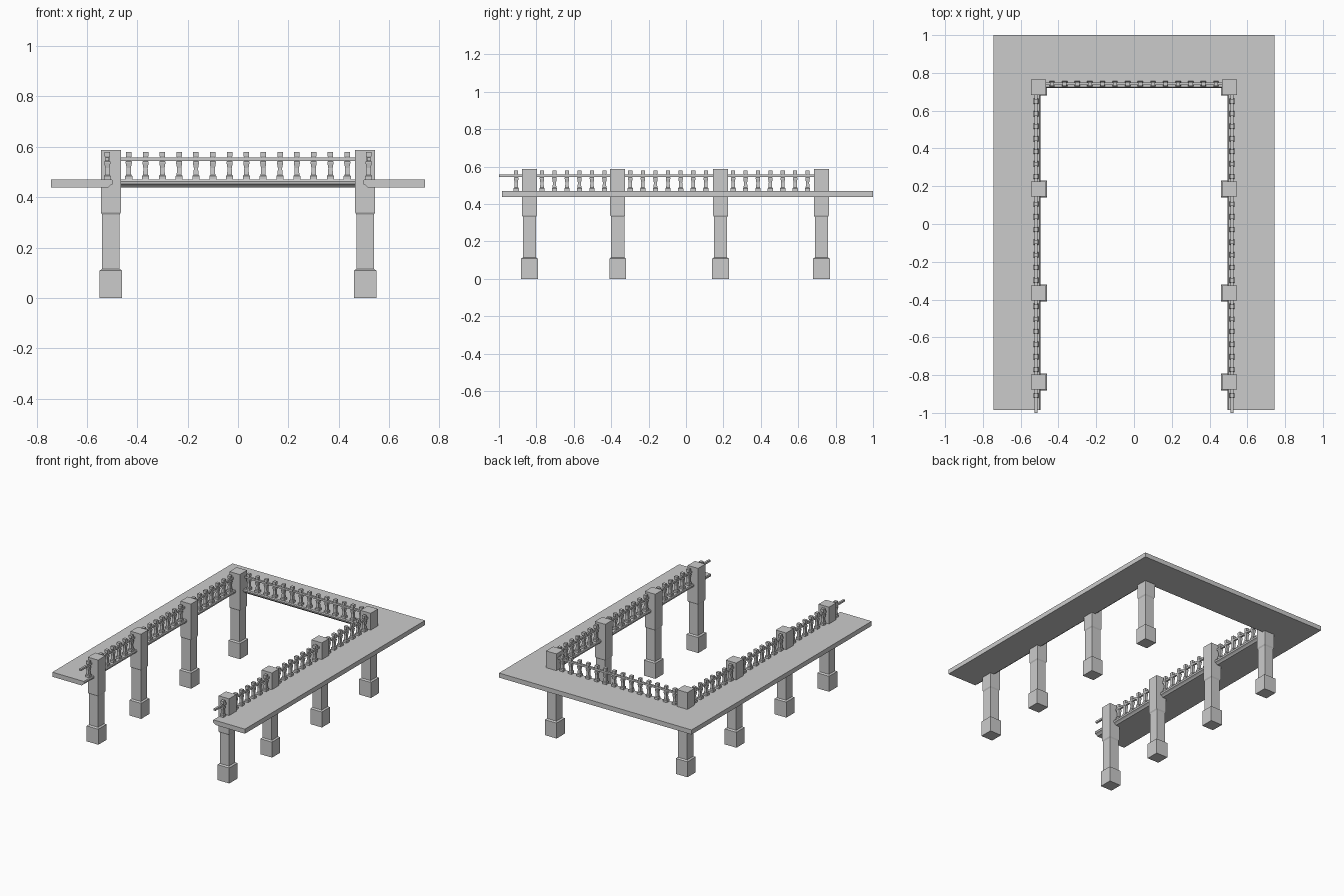
import bpy, bmesh

if "Cube" in bpy.data.objects:
    bpy.data.objects.remove(bpy.data.objects["Cube"])


def finish(name, bm):
    bmesh.ops.recalc_face_normals(bm, faces=bm.faces)
    me = bpy.data.meshes.new(name)
    bm.to_mesh(me)
    bm.free()
    ob = bpy.data.objects.new(name, me)
    bpy.context.collection.objects.link(ob)
    return ob


def square_loft(name, x, y, profile):
    """Square section stacked along z; profile = (half width, z)."""
    bm = bmesh.new()
    rings = [[bm.verts.new((x + sx * h, y + sy * h, z))
              for sx, sy in ((-1, -1), (1, -1), (1, 1), (-1, 1))]
             for h, z in profile]
    for a, b in zip(rings, rings[1:]):
        for i in range(4):
            j = (i + 1) % 4
            bm.faces.new((a[i], a[j], b[j], b[i]))
    bm.faces.new(rings[0])
    bm.faces.new(rings[-1])
    return finish(name, bm)


def box(name, lo, hi):
    bm = bmesh.new()
    bmesh.ops.create_cube(bm, size=1)
    for v in bm.verts:
        v.co = [(a + b) / 2 + c * (b - a) for a, b, c in zip(lo, hi, v.co)]
    return finish(name, bm)


def spaced(a, b, n):
    return [a + (b - a) * i / (n - 1) for i in range(n)]


# U-shaped balcony slab with a nosed inner edge: (half x, back y, z)
section = [(0.743, 1.0, 0.47), (0.50, 0.725, 0.47), (0.496, 0.721, 0.463),
           (0.498, 0.723, 0.452), (0.508, 0.733, 0.446), (0.516, 0.741, 0.438),
           (0.743, 1.0, 0.438)]
bm = bmesh.new()
stations = [[bm.verts.new((s * x, yb if back else -0.985, z)) for x, yb, z in section]
            for s, back in ((-1, 0), (-1, 1), (1, 1), (1, 0))]
n = len(section)
for a, b in zip(stations, stations[1:]):
    for i in range(n):
        j = (i + 1) % n
        bm.faces.new((a[i], a[j], b[j], b[i]))
bm.faces.new(stations[0])
bm.faces.new(stations[-1])
finish("balcony_slab", bm)

# Square pillars with wider foot and head
pillar = [(0.045, 0), (0.045, 0.108), (0.035, 0.115), (0.035, 0.331),
          (0.040, 0.340), (0.040, 0.587)]
baluster = [(0.014, 0.468), (0.014, 0.484), (0.010, 0.489), (0.0085, 0.515),
            (0.012, 0.535), (0.012, 0.541), (0.008, 0.546), (0.008, 0.557),
            (0.011, 0.562), (0.011, 0.580)]
side_ys = ([-0.908] + spaced(-0.77, -0.436, 6) + spaced(-0.298, 0.106, 7)
           + spaced(0.252, 0.65, 7))

for side, s in (("left", -1), ("right", 1)):
    for i, y in enumerate((0.724, 0.185, -0.365, -0.837)):
        square_loft(f"{side}_pillar_{i + 1}", s * 0.505, y, pillar)
    # Side balusters and handrail
    for i, y in enumerate(side_ys):
        square_loft(f"{side}_baluster_{i + 1}", s * 0.519, y, baluster)
    box(f"{side}_handrail", (s * 0.519 - 0.007, -1.0, 0.544),
        (s * 0.519 + 0.007, 0.72, 0.557))

# Back balusters and handrail
for i, x in enumerate(spaced(-0.434, 0.434, 14)):
    square_loft(f"back_baluster_{i + 1}", x, 0.742, baluster)
box("back_handrail", (-0.5, 0.735, 0.544), (0.5, 0.749, 0.557))
